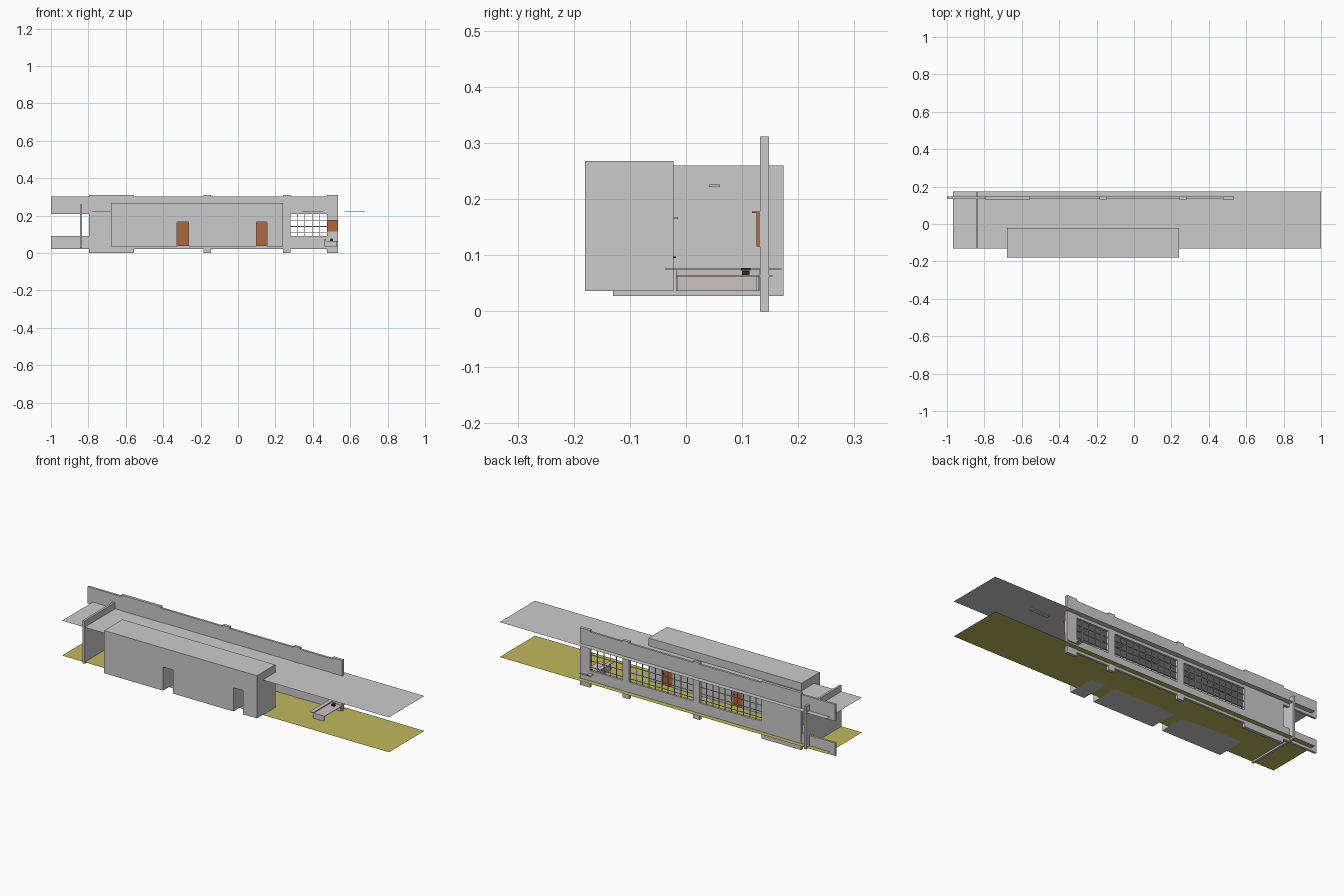
import bpy, bmesh
from mathutils import Vector

if "Cube" in bpy.data.objects:
    bpy.data.objects.remove(bpy.data.objects["Cube"])


def material(name, rgb):
    m = bpy.data.materials.new(name)
    m.diffuse_color = (*rgb, 1)
    m.use_nodes = True
    m.node_tree.nodes["Principled BSDF"].inputs["Base Color"].default_value = m.diffuse_color
    return m


OLIVE = material("olive_floor", (0.52, 0.49, 0.11))
ORANGE = material("orange_wood", (0.42, 0.14, 0.05))
PALE = material("pale_laminate", (0.60, 0.54, 0.54))
BLACK = material("black_plastic", (0.02, 0.02, 0.02))


def finish(name, bm, mat=None):
    bmesh.ops.recalc_face_normals(bm, faces=bm.faces)
    me = bpy.data.meshes.new(name)
    bm.to_mesh(me)
    bm.free()
    ob = bpy.data.objects.new(name, me)
    bpy.context.collection.objects.link(ob)
    if mat:
        me.materials.append(mat)
    return ob


def add_box(bm, x, y, z):
    """Box given as (min, max) pairs."""
    lo, hi = Vector((x[0], y[0], z[0])), Vector((x[1], y[1], z[1]))
    vs = bmesh.ops.create_cube(bm, size=1)["verts"]
    for v in vs:
        v.co = Vector(((lo + hi)[i] / 2 + v.co[i] * (hi - lo)[i] for i in range(3)))


def box(name, x, y, z, mat=None):
    bm = bmesh.new()
    add_box(bm, x, y, z)
    return finish(name, bm, mat)


def sheet(name, z, mat=None):
    bm = bmesh.new()
    pts = [(-0.968, -0.13), (1, -0.13), (1, 0.174), (-0.968, 0.174)]
    bm.faces.new([bm.verts.new((x, y, z)) for x, y in pts])
    return finish(name, bm, mat)


# Floor and ceiling are thin sheets
sheet("floor", 0.036, OLIVE)
sheet("ceiling", 0.226)

# Facade: two long bands tied together by taller piers
box("lower_band", (-1, 0.535), (0.134, 0.146), (0.022, 0.092))
box("upper_band", (-1, 0.535), (0.134, 0.146), (0.21, 0.302))
piers = [(-0.797, -0.557), (-0.185, -0.145), (0.24, 0.28), (0.475, 0.535)]
for i, px in enumerate(piers):
    box(f"pier_{i + 1}", px, (0.132, 0.148), (0, 0.311))

# Window grids between the piers
for i, panes in enumerate((10, 10, 5)):
    x0, x1 = piers[i][1], piers[i + 1][0]
    bm = bmesh.new()
    for k in range(1, panes):
        x = x0 + (x1 - x0) * k / panes
        add_box(bm, (x - 0.0015, x + 0.0015), (0.138, 0.142), (0.092, 0.21))
    for z in (0.108, 0.142, 0.176):
        add_box(bm, (x0, x1), (0.1385, 0.1415), (z - 0.0015, z + 0.0015))
    finish(f"window_grid_{i + 1}", bm)

# Cross wall at the left end
box("end_wall", (-0.845, -0.833), (-0.13, 0.174), (0.027, 0.26))

# Service block with two door passages cut from its base
doors = [(-0.325, -0.265), (0.098, 0.156)]
outline = [(-0.68, 0.036), (-0.68, 0.268), (0.24, 0.268), (0.24, 0.036)]
for a, b in reversed(doors):
    outline += [(b, 0.036), (b, 0.165), (a, 0.165), (a, 0.036)]
bm = bmesh.new()
face = bm.faces.new([bm.verts.new((x, -0.18, z)) for x, z in outline])
ext = bmesh.ops.extrude_face_region(bm, geom=[face])["geom"]
bmesh.ops.translate(bm, vec=(0, 0.158, 0),
                    verts=[g for g in ext if isinstance(g, bmesh.types.BMVert)])
bmesh.ops.triangulate(bm, faces=[f for f in bm.faces if len(f.verts) > 4])
finish("service_block", bm)

# Doors at the inner end of each passage, with handles and closers
for i, (a, b) in enumerate(doors):
    box(f"door_{i + 1}", (a, b), (-0.03, -0.023), (0.037, 0.165), ORANGE)
    box(f"door_handle_{i + 1}", (b - 0.01, b - 0.004), (-0.023, -0.018),
        (0.095, 0.098), BLACK)
    box(f"door_closer_{i + 1}", (a + 0.005, a + 0.025), (-0.023, -0.014),
        (0.164, 0.168))

# Row of ceiling lamps
for i in range(7):
    x = -0.78 + 0.225 * i
    box(f"ceiling_lamp_{i + 1}", (x, x + 0.11), (0.041, 0.061), (0.221, 0.2255))

# Reception desk beside the last pier
box("desk_panel", (0.463, 0.47), (-0.018, 0.131), (0.036, 0.074), PALE)
box("desk_ledge", (0.456, 0.478), (-0.037, 0.17), (0.074, 0.0765))
box("desk_top", (0.47, 0.535), (-0.018, 0.154), (0.062, 0.065), PALE)
for i, y in enumerate((-0.018, 0.126)):
    box(f"desk_end_{i + 1}", (0.47, 0.53), (y, y + 0.004), (0.036, 0.062))
box("desk_phone", (0.492, 0.508), (0.1, 0.113), (0.065, 0.072), BLACK)
box("desk_handset", (0.495, 0.505), (0.098, 0.115), (0.073, 0.077), BLACK)

# Wall cabinet on the inside of the last pier
box("wall_cabinet", (0.477, 0.535), (0.126, 0.132), (0.115, 0.175), ORANGE)
box("cabinet_shelf", (0.477, 0.535), (0.118, 0.132), (0.175, 0.178), ORANGE)
